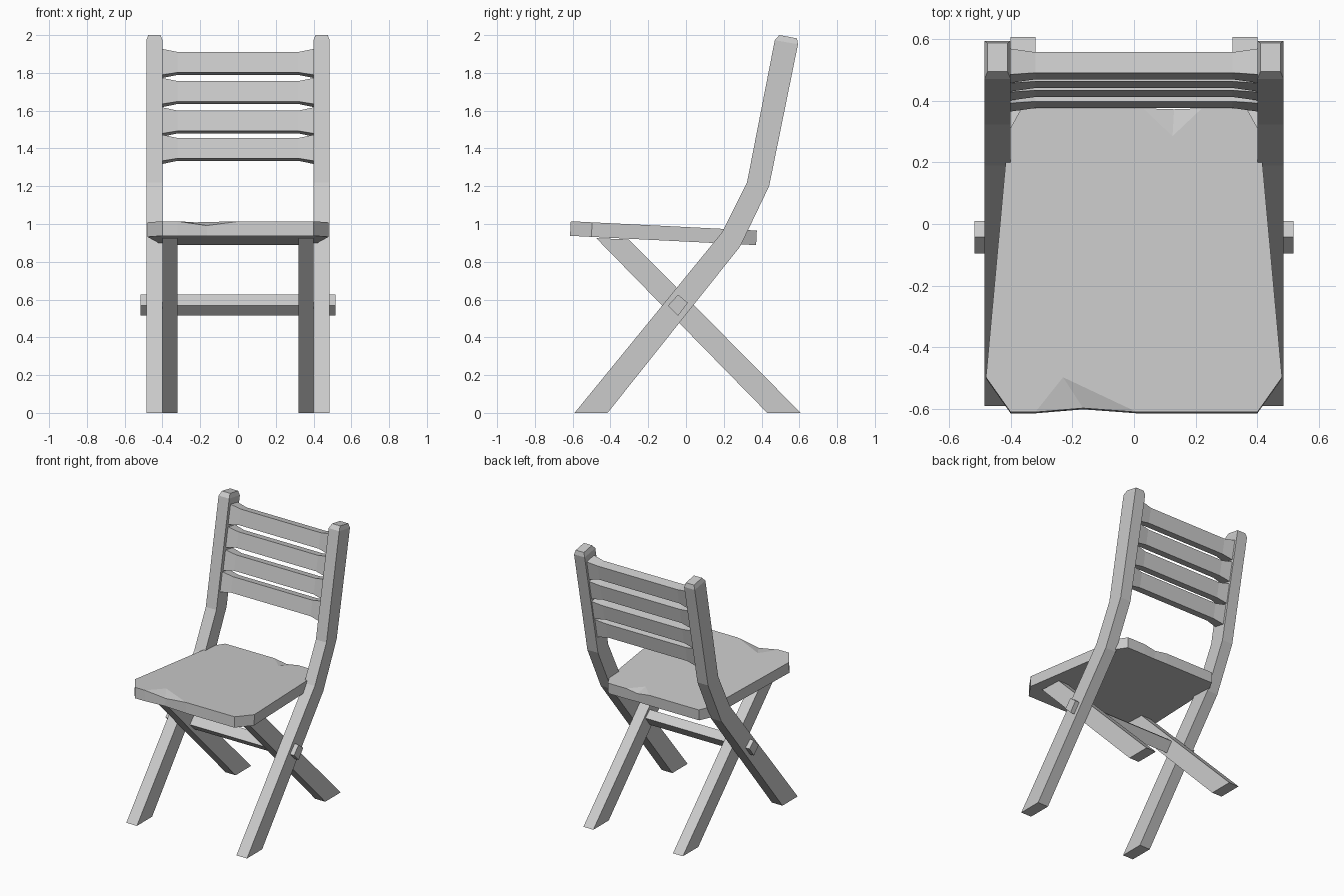
import bpy, bmesh
from mathutils import Vector

if "Cube" in bpy.data.objects:
    bpy.data.objects.remove(bpy.data.objects["Cube"])


def loft(name, rings):
    """Closed flat-shaded solid through matching rings of points."""
    bm = bmesh.new()
    vs = [[bm.verts.new(p) for p in r] for r in rings]
    n = len(rings[0])
    for a, b in zip(vs, vs[1:]):
        for i in range(n):
            j = (i + 1) % n
            bm.faces.new((a[i], a[j], b[j], b[i]))
    bm.faces.new(vs[0][::-1])
    bm.faces.new(vs[-1])
    return finish(name, bm)


def finish(name, bm):
    bmesh.ops.recalc_face_normals(bm, faces=bm.faces)
    me = bpy.data.meshes.new(name)
    bm.to_mesh(me)
    bm.free()
    ob = bpy.data.objects.new(name, me)
    bpy.context.collection.objects.link(ob)
    return ob


def rail(name, side, x0, x1, path):
    """Bar with side-view path of (front y, z, back y, z, x inset)."""
    return loft(name, [[(side * (x0 + i), fy, fz), (side * (x1 - i), fy, fz),
                        (side * (x1 - i), by, bz), (side * (x0 + i), by, bz)]
                       for fy, fz, by, bz, i in path])


# Bent back posts and straight crossing legs
post = [(-0.59, 0, -0.415, 0, 0), (0.19, 0.955, 0.286, 0.88, 0),
        (0.323, 1.22, 0.44, 1.2, 0), (0.47, 1.973, 0.593, 1.952, 0),
        (0.494, 2.0, 0.587, 1.983, 0.01)]
leg = [(0.43, 0, 0.607, 0, 0), (-0.475, 0.925, -0.302, 0.918, 0)]
for side, label in ((-1, "left"), (1, "right")):
    rail("back_post_" + label, side, 0.40, 0.485, post)
    rail("crossing_leg_" + label, side, 0.32, 0.40, leg)

# Square pivot stretcher through the crossing
section = [(-0.042, 0.626), (0.01, 0.583), (-0.042, 0.515), (-0.095, 0.568)]
loft("stretcher", [[(x, y, z) for y, z in section] for x in (-0.517, 0.517)])

# Back slats, lying in the tilted plane of the posts, with thicker ends
up = Vector((0, 0.195, 0.981))
out = Vector((0, 0.981, -0.195))
for k, (cy, cz) in enumerate([(0.42, 1.395), (0.456, 1.54),
                              (0.485, 1.696), (0.513, 1.85)]):
    rings = []
    for x, h, t in ((-0.405, 0.071, 0.043), (-0.32, 0.055, 0.034),
                    (0.32, 0.055, 0.034), (0.405, 0.071, 0.043)):
        c = Vector((x, cy, cz))
        rings.append([c + up * (h * a) + out * (t * b)
                      for a, b in ((-1, -1), (1, -1), (1, 1), (-1, 1))])
    loft("back_slat_%d" % (k + 1), rings)


# Tilted seat with a worn dent at the front and back edges
def top_z(y):
    return 0.984 - 0.05 * y


outline = [(-0.48, -0.497, 0), (-0.40, -0.61, 0), (-0.32, -0.61, 0),
           (-0.165, -0.597, 0.022), (0.01, -0.61, 0), (0.40, -0.61, 0),
           (0.48, -0.497, 0), (0.407, 0.30, 0), (0.365, 0.375, 0),
           (0.22, 0.375, 0), (0.13, 0.372, 0.015), (0.03, 0.375, 0),
           (-0.365, 0.375, 0), (-0.407, 0.30, 0)]
bm = bmesh.new()
top = [bm.verts.new((x, y, top_z(y) - d)) for x, y, d in outline]
low = [bm.verts.new((x, y - 0.004, top_z(y) - 0.077)) for x, y, d in outline]
n = len(outline)
for i in range(n):
    j = (i + 1) % n
    bm.faces.new((top[i], low[i], low[j], top[j]))
bm.faces.new(low[::-1])
front = bm.verts.new((-0.23, -0.497, top_z(-0.497)))
back = bm.verts.new((0.125, 0.285, top_z(0.285)))
for apex, i in ((front, 2), (front, 3), (back, 9), (back, 10)):
    bm.faces.new((apex, top[i], top[i + 1]))
bm.faces.new(top[:3] + [front] + top[4:10] + [back] + top[11:])
finish("seat", bm)
